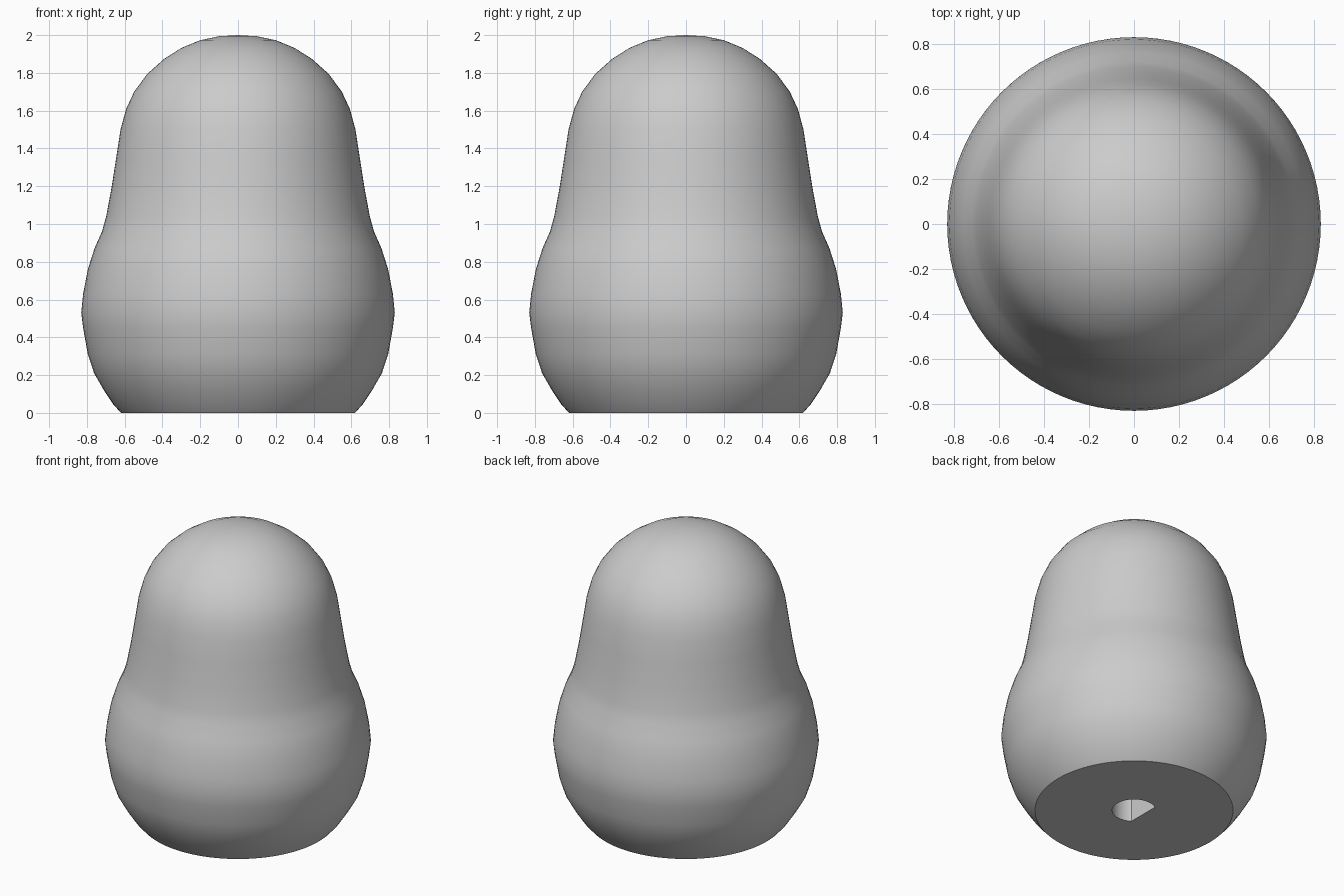
import bpy, bmesh, math

cube = bpy.data.objects.get("Cube")
if cube:
    bpy.data.objects.remove(cube, do_unlink=True)

SIDES = 96
HOLE_RADIUS, HOLE_FLAT, HOLE_DEPTH = 0.137, 0.075, 0.6

grey = bpy.data.materials.new("light grey")
grey.use_nodes = True
grey.diffuse_color = (0.6, 0.6, 0.6, 1)
grey.node_tree.nodes["Principled BSDF"].inputs["Base Color"].default_value = grey.diffuse_color

# Outer outline from the base rim to the crown: radius, height
outline = [(0.62, 0), (0.66, 0.045), (0.71, 0.12), (0.762, 0.21), (0.795, 0.31),
           (0.82, 0.45), (0.83, 0.53), (0.82, 0.63), (0.795, 0.76), (0.76, 0.87),
           (0.72, 0.96), (0.698, 1.04), (0.67, 1.19), (0.645, 1.35), (0.622, 1.5),
           (0.592, 1.61), (0.55, 1.7), (0.48, 1.795), (0.39, 1.875), (0.3, 1.932),
           (0.2, 1.973), (0.1, 1.994)]


def add_loop(bm, points):
    return [bm.verts.new(p) for p in points]


def circle(radius, z):
    angles = [math.tau * i / SIDES for i in range(SIDES)]
    return [(radius * math.cos(a), radius * math.sin(a), z) for a in angles]


def keyed_circle(z):
    # Round shaft hole with one flat side
    return [(max(x, -HOLE_FLAT), y, z) for x, y, z in circle(HOLE_RADIUS, z)]


def bridge(bm, lower, upper):
    for i in range(SIDES):
        j = (i + 1) % SIDES
        bm.faces.new((lower[i], lower[j], upper[j], upper[i]))


# Body: blind hole, flat base and turned outer surface in one closed skin
bm = bmesh.new()
loops = [add_loop(bm, keyed_circle(HOLE_DEPTH)), add_loop(bm, keyed_circle(0))]
loops += [add_loop(bm, circle(r, z)) for r, z in outline]
for lower, upper in zip(loops, loops[1:]):
    bridge(bm, lower, upper)
bm.faces.new(list(reversed(loops[0])))
crown = bm.verts.new((0, 0, 2))
for i in range(SIDES):
    bm.faces.new((loops[-1][i], loops[-1][(i + 1) % SIDES], crown))
bmesh.ops.recalc_face_normals(bm, faces=bm.faces)

mesh = bpy.data.meshes.new("knob_body")
bm.to_mesh(mesh)
bm.free()
mesh.materials.append(grey)
body = bpy.data.objects.new("knob_body", mesh)
bpy.context.collection.objects.link(body)

bpy.context.view_layer.objects.active = body
body.select_set(True)
bpy.ops.object.shade_smooth_by_angle(angle=math.radians(35))
